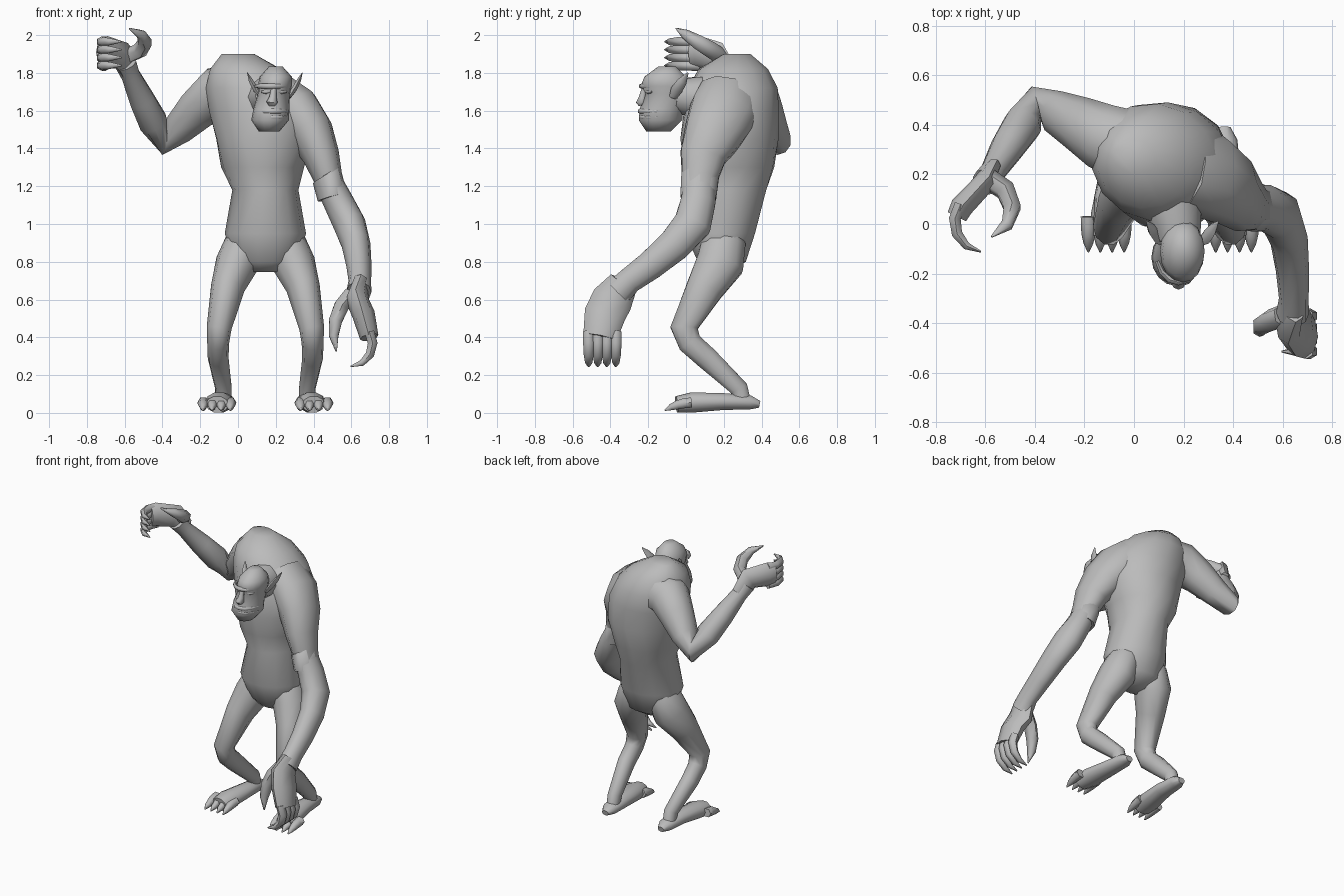
import bpy, bmesh, math
from mathutils import Vector, Matrix

if "Cube" in bpy.data.objects:
    bpy.data.objects.remove(bpy.data.objects["Cube"], do_unlink=True)

ACROSS, ALONG, UP = Vector((1, 0, 0)), Vector((0, 1, 0)), Vector((0, 0, 1))
BODY_X = 0.145  # centre line of the legs and pelvis
FACE = Vector((.18, -.12, 0))  # centre line of the head

skin = bpy.data.materials.new("grey skin")
skin.use_nodes = True
skin.diffuse_color = (.5, .5, .5, 1)
skin.node_tree.nodes["Principled BSDF"].inputs["Base Color"].default_value = skin.diffuse_color


def ellipse(centre, u, v, wide, deep, sides):
    angles = [k * math.tau / sides for k in range(sides)]
    return [centre + u * wide * math.cos(a) + v * deep * math.sin(a) for a in angles]


def loft(name, rings, mirror=False):
    """Skin a list of rings into one smooth closed part."""
    bm = bmesh.new()
    loops = [[bm.verts.new(point) for point in ring] for ring in rings]
    for low, high in zip(loops, loops[1:]):
        for i in range(len(low)):
            bm.faces.new((low[i - 1], low[i], high[i], high[i - 1]))
    bm.faces.new(loops[0])
    bm.faces.new(loops[-1])
    if mirror:
        for vert in bm.verts:
            vert.co.x = 2 * BODY_X - vert.co.x
    bmesh.ops.recalc_face_normals(bm, faces=bm.faces)
    mesh = bpy.data.meshes.new(name)
    bm.to_mesh(mesh)
    bm.free()
    mesh.materials.append(skin)
    part = bpy.data.objects.new(name, mesh)
    bpy.context.collection.objects.link(part)
    bpy.ops.object.select_all(action="DESELECT")
    part.select_set(True)
    bpy.context.view_layer.objects.active = part
    bpy.ops.object.shade_smooth_by_angle(angle=math.radians(60))


def tube(name, points, radii, axis=ACROSS, flat=1, sides=10, mirror=False):
    """Tube along points; radii are measured along axis, flat scales the other way."""
    rings = []
    last = len(points) - 1
    for i, (point, radius) in enumerate(zip(points, radii)):
        before = (point - points[max(i - 1, 0)]).normalized()
        after = (points[min(i + 1, last)] - point).normalized()
        tangent = (before + after).normalized()
        u = (axis - tangent * axis.dot(tangent)).normalized()
        rings.append(ellipse(point, u, tangent.cross(u), radius, radius * flat, sides))
    loft(name, rings, mirror)


def limb(name, axis=ACROSS, flat=1, sides=10, mirror=False, **joints):
    """Each named joint is x, y, z, radius."""
    points = [Vector(joint[:3]) for joint in joints.values()]
    radii = [joint[3] for joint in joints.values()]
    tube(name, points, radii, axis, flat, sides, mirror)


def stack(name, twist=0, twist_start=0, sides=14, **levels):
    """Each named level is x, y, z, half width, half depth; twist builds up with height."""
    rings = []
    for x, y, z, wide, deep in levels.values():
        turn = twist * min(max(z - twist_start, 0) / .4, 1)
        spin = Matrix.Rotation(math.radians(turn), 3, "Z")
        rings.append(ellipse(Vector((x, y, z)), spin @ ACROSS, spin @ ALONG, wide, deep, sides))
    loft(name, rings)


def digit(name, base, heading, axis, length, radius, curl, mirror=False):
    """Finger, thumb or toe that bends by a fixed curl at each joint and ends in a claw."""
    steps = 4
    bend = Matrix.Rotation(math.radians(curl), 3, axis)
    point, heading = Vector(base), Vector(heading).normalized()
    points = [point]
    for step in range(steps):
        point = point + heading * length / steps
        points.append(point)
        heading = bend @ heading
    radii = [radius * (1 - (k / steps) ** 3) + .004 for k in range(steps + 1)]
    tube(name, points, radii, axis, sides=6, mirror=mirror)


def face_ridge(name, height, reach, thick, spread=.09):
    """Curved ridge wrapped round the front of the face."""
    angles = [math.radians(a) for a in range(-75, 76, 25)]
    points = [FACE + Vector((spread * math.sin(a), -reach * math.cos(a), height)) for a in angles]
    tube(name, points, [thick * (.5 + math.cos(a) / 2) for a in angles], UP, sides=6)


# Hunched trunk, twisted towards the raised arm
stack("torso", twist=-18, twist_start=1.2,
      crotch=(BODY_X, .17, .745, .09, .06),
      hips=(BODY_X, .19, .8, .17, .13),
      belly=(BODY_X, .18, .95, .215, .19),
      waist=(BODY_X, .22, 1.18, .175, .21),
      ribs=(.13, .23, 1.3, .22, .24),
      chest=(.14, .23, 1.45, .26, .26),
      shoulders=(.12, .24, 1.6, .28, .25),
      blades=(.08, .25, 1.72, .255, .235),
      hump=(.04, .25, 1.82, .19, .185),
      top=(0, .27, 1.9, .09, .07))
limb("neck", base=(.13, .18, 1.66, .12), middle=(.16, .05, 1.67, .115),
     skull=(.18, -.06, 1.68, .09))

# Head with a heavy jaw
stack("head", sides=16,
      chin=(.165, -.145, 1.49, .055, .065),
      jaw=(.17, -.135, 1.55, .1, .115),
      mouth=(.177, -.13, 1.61, .095, .115),
      eyes=(.19, -.1, 1.69, .085, .115),
      brow=(.195, -.11, 1.73, .09, .13),
      forehead=(.2, -.11, 1.78, .085, .11),
      crown=(.2, -.1, 1.835, .035, .045))
face_ridge("brow_ridge", height=1.73, reach=.115, thick=.015)
face_ridge("upper_lip", height=1.597, reach=.122, thick=.015, spread=.085)
face_ridge("lower_lip", height=1.565, reach=.118, thick=.013, spread=.085)
limb("nose", sides=8, bridge=(.19, -.22, 1.72, .014), middle=(.185, -.23, 1.67, .02),
     tip=(.18, -.235, 1.645, .03), base=(.18, -.23, 1.63, .02))
for side, s in (("right", -1), ("left", 1)):
    limb(side + "_ear", ALONG, flat=.5, sides=6,
         root=(.195 + s * .075, -.07, 1.67, .02), lobe=(.195 + s * .1, -.05, 1.71, .032),
         blade=(.195 + s * .125, -.02, 1.755, .026), tip=(.195 + s * .145, .01, 1.8, .004))
    limb(side + "_eye", UP, sides=6,
         inner=(.19 + s * .02, -.21, 1.7, .006), ball=(.19 + s * .04, -.2, 1.7, .012),
         outer=(.19 + s * .065, -.18, 1.7, .006))

# Bent legs and clawed feet, mirrored about the body
for side, mirror in (("left", False), ("right", True)):
    limb(side + "_leg", flat=1.15, mirror=mirror,
         side=(.23, .21, 1, .07), hip=(.255, .2, .9, .105), rump=(.295, .18, .79, .115),
         thigh=(.345, .1, .66, .09), knee=(.39, -.01, .45, .066), shin=(.395, .02, .37, .058),
         calf=(.395, .11, .29, .055), ankle=(.367, .28, .13, .044), heel=(.367, .3, .05, .042))
    limb(side + "_foot", flat=.75, mirror=mirror,
         heel=(.365, .39, .045, .025), back=(.365, .34, .055, .052), arch=(.37, .2, .06, .062),
         ball=(.39, .03, .055, .075), front=(.4, -.05, .045, .06))
    for i in range(4):
        digit(f"{side}_toe_{i + 1}", (.33 + i * .048, .03, .055), (0, -1, -.1), ACROSS,
              length=.15, radius=.027, curl=7, mirror=mirror)

# Raised right arm with a curled hand
limb("right_arm", UP,
     chest=(.02, .3, 1.69, .16), shoulder=(-.12, .35, 1.69, .14), upper=(-.21, .4, 1.61, .115),
     lower=(-.31, .45, 1.51, .09), elbow=(-.395, .485, 1.44, .075),
     forearm=(-.45, .4, 1.54, .08), middle=(-.51, .31, 1.66, .07),
     wrist=(-.57, .21, 1.79, .052), hand=(-.595, .17, 1.85, .06))
limb("right_palm", UP, flat=.55, sides=8, wrist=(-.575, .22, 1.8, .06),
     heel=(-.61, .16, 1.89, .08), knuckles=(-.695, .07, 1.91, .085), end=(-.715, .03, 1.91, .075))
digit("right_thumb", (-.585, .18, 1.89), (.9, -.6, .4), Vector((0, -.5, -1)),
      length=.34, radius=.04, curl=33)

# Hanging left arm with a band and a drooping hand
limb("left_upper_arm", flat=1.3,
     chest=(.2, .23, 1.68, .13), shoulder=(.3, .2, 1.59, .145), upper=(.385, .145, 1.48, .125),
     lower=(.44, .09, 1.36, .098), band=(.475, .075, 1.25, .078), end=(.5, .07, 1.18, .07))
limb("arm_band", flat=1.25, edge=(.465, .075, 1.262, .072), rim=(.469, .075, 1.258, .084),
     base=(.5, .065, 1.14, .08))
limb("left_forearm", flat=1.2,
     band=(.49, .07, 1.2, .075), bend=(.53, .065, 1.12, .08), elbow=(.59, .035, 1, .087),
     bulge=(.625, -.06, .89, .077), middle=(.64, -.19, .78, .067), wrist=(.645, -.3, .7, .06),
     hand=(.64, -.36, .64, .066))
limb("left_palm", ALONG, flat=.55, sides=8, wrist=(.645, -.33, .69, .08),
     heel=(.63, -.39, .6, .11), middle=(.665, -.43, .52, .11), knuckles=(.695, -.455, .4, .09))
digit("left_thumb", (.6, -.37, .63), (-.8, -.3, -1), -ALONG, length=.34, radius=.042, curl=16)

# Four curled fingers on each hand
for i in range(4):
    digit(f"right_finger_{i + 1}", (-.7, .08, 1.965 - i * .042), (-.4, -1, 0), UP,
          length=.25, radius=.024, curl=30)
    digit(f"left_finger_{i + 1}", (.695, -.515 + i * .048, .43), (.3, 0, -1), ALONG,
          length=.25, radius=.026, curl=30)
